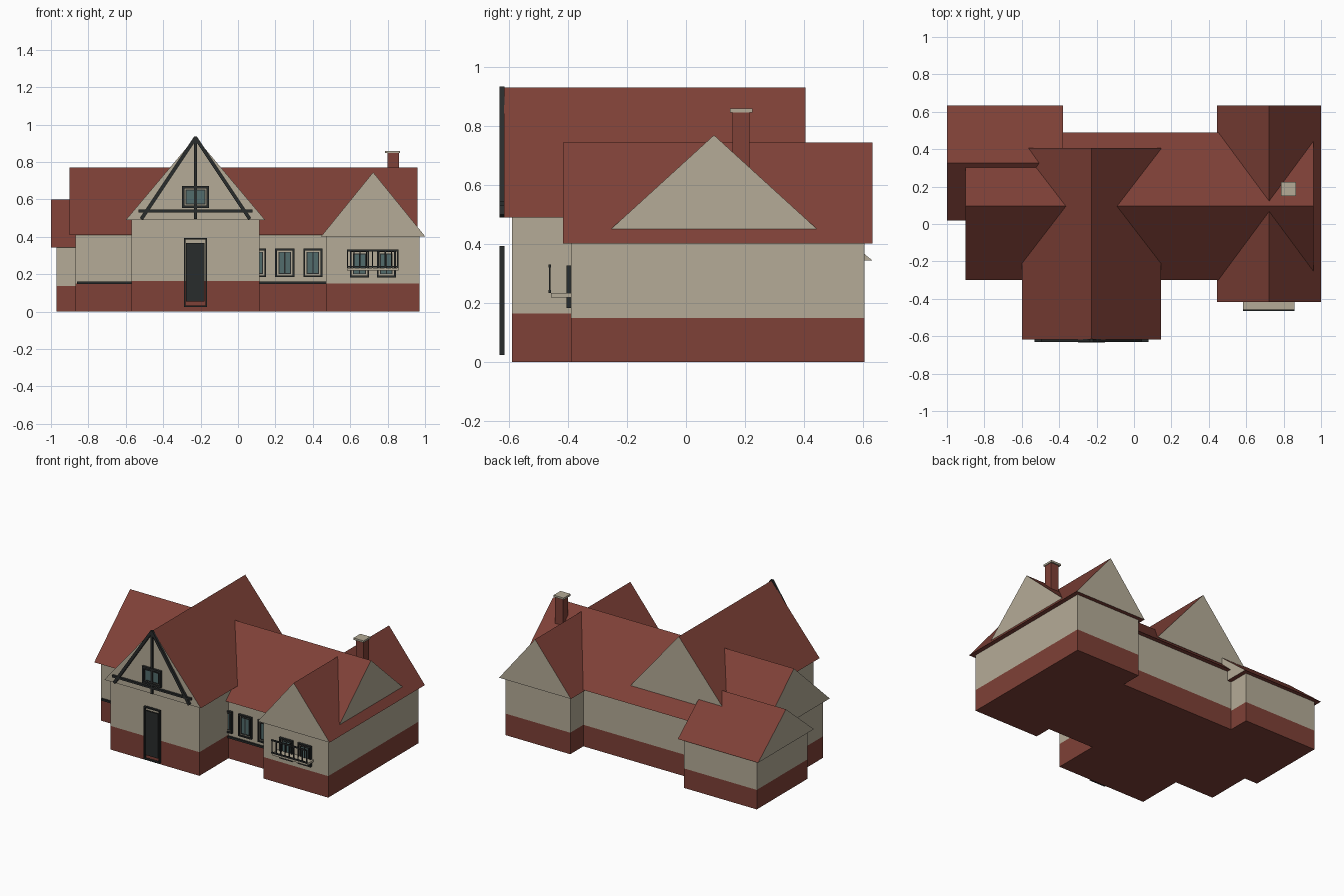
import bpy, math
from mathutils import Vector

if "Cube" in bpy.data.objects:
    bpy.data.objects.remove(bpy.data.objects["Cube"])


def mat(name, r, g, b):
    m = bpy.data.materials.new(name)
    m.diffuse_color = (r, g, b, 1)
    m.use_nodes = True
    m.node_tree.nodes["Principled BSDF"].inputs["Base Color"].default_value = m.diffuse_color
    return m


RED = mat("red_tile", 0.21, 0.052, 0.038)
WALL = mat("plaster", 0.46, 0.41, 0.31)
DARK = mat("dark_timber", 0.022, 0.025, 0.025)
GLASS = mat("glass", 0.085, 0.15, 0.15)


def mesh(name, verts, faces, *mats):
    me = bpy.data.meshes.new(name)
    me.from_pydata(verts, [], faces)
    for m in mats:
        me.materials.append(m)
    ob = bpy.data.objects.new(name, me)
    bpy.context.collection.objects.link(ob)
    return ob


def box(name, x0, x1, y0, y1, z0, z1, m):
    v = [(x, y, z) for z in (z0, z1) for x, y in ((x0, y0), (x1, y0), (x1, y1), (x0, y1))]
    f = [(3, 2, 1, 0), (4, 5, 6, 7)] + [(i, (i + 1) % 4, (i + 1) % 4 + 4, i + 4) for i in range(4)]
    return mesh(name, v, f, m)


def walls(name, x0, x1, y0, y1, base, top):
    box(name + "_plinth", x0, x1, y0, y1, 0, base, RED)
    box(name + "_walls", x0, x1, y0, y1, base, top, WALL)


def gable_roof(name, x0, x1, y0, y1, eave, ridge, along_x):
    """Solid prism roof with plaster gable ends."""
    if along_x:
        ym = (y0 + y1) / 2
        v = [(x, y, z) for x in (x0, x1) for y, z in ((y0, eave), (y1, eave), (ym, ridge))]
    else:
        xm = (x0 + x1) / 2
        v = [(x, y, z) for y in (y0, y1) for x, z in ((x1, eave), (x0, eave), (xm, ridge))]
    f = [(0, 2, 1), (3, 4, 5), (0, 1, 4, 3), (1, 2, 5, 4), (2, 0, 3, 5)]
    ob = mesh(name, v, f, RED, WALL)
    for p in ob.data.polygons[:2]:
        p.material_index = 1
    return ob


def beam(name, a, b, w, y0, y1):
    """Flat timber between two (x, z) points."""
    a, b = Vector(a), Vector(b)
    d = (b - a).normalized() * (w / 2)
    n = Vector((-d.y, d.x))
    q = [a - n, b - n, b + n, a + n]
    v = [(p.x, y, p.y) for y in (y0, y1) for p in q]
    f = [(0, 1, 2, 3), (7, 6, 5, 4)] + [(i, i + 4, (i + 1) % 4 + 4, (i + 1) % 4) for i in range(4)]
    return mesh(name, v, f, DARK)


def frame(name, x0, x1, z0, z1, y0, y1, t, m):
    for part, a, b, c, d in (("left", x0, x0 + t, z0, z1), ("right", x1 - t, x1, z0, z1),
                             ("bottom", x0 + t, x1 - t, z0, z0 + t), ("top", x0 + t, x1 - t, z1 - t, z1)):
        box(f"{name}_{part}", a, b, y0, y1, c, d, m)


def window(name, x0, x1, z0, z1, wall_y, t=0.009, gap=0.008):
    frame(name + "_frame", x0, x1, z0, z1, wall_y - 0.016, wall_y + 0.004, t, DARK)
    box(name + "_surround", x0 + t, x1 - t, wall_y - 0.004, wall_y + 0.004, z0 + t, z1 - t, WALL)
    i = t + gap
    frame(name + "_sash", x0 + i, x1 - i, z0 + i, z1 - i, wall_y - 0.011, wall_y, 0.005, DARK)
    box(name + "_glass", x0 + i, x1 - i, wall_y - 0.007, wall_y, z0 + i, z1 - i, GLASS)
    xm = (x0 + x1) / 2
    box(name + "_mullion", xm - 0.003, xm + 0.003, wall_y - 0.011, wall_y, z0 + i, z1 - i, DARK)


# house blocks
walls("main", -0.87, 0.93, -0.27, 0.46, 0.15, 0.411)
walls("entrance", -0.57, 0.115, -0.59, 0.375, 0.165, 0.49)
walls("right_wing", 0.47, 0.97, -0.39, 0.605, 0.15, 0.404)
walls("rear_wing", -0.97, -0.41, 0.045, 0.605, 0.136, 0.345)

# roofs
gable_roof("main_roof", -0.90, 0.96, -0.30, 0.49, 0.41, 0.77, True)
gable_roof("entrance_roof", -0.60, 0.145, -0.617, 0.405, 0.49, 0.932, False)
gable_roof("right_wing_roof", 0.445, 1.0, -0.418, 0.633, 0.403, 0.745, False)
gable_roof("rear_wing_roof", -1.0, -0.38, 0.018, 0.633, 0.344, 0.60, True)

# chimney
box("chimney", 0.80, 0.86, 0.157, 0.215, 0.60, 0.847, RED)
box("chimney_cap", 0.787, 0.865, 0.149, 0.225, 0.847, 0.86, WALL)

# gable timbers
for side, s in (("left", -1), ("right", 1)):
    beam("rafter_" + side, (-0.227, 0.93), (-0.227 + s * 0.29, 0.495), 0.019, -0.632, -0.616)
beam("king_post", (-0.227, 0.495), (-0.227, 0.935), 0.015, -0.631, -0.616)
beam("tie_beam", (-0.532, 0.538), (0.078, 0.538), 0.014, -0.632, -0.616)

# gable window, ground floor windows
window("gable_window", -0.30, -0.155, 0.555, 0.672, -0.617, 0.013, 0.006)
for i, x in enumerate((0.10, 0.25, 0.40)):
    window(f"main_window_{i}", x - 0.051, x + 0.051, 0.185, 0.337, -0.27)
for i, x in enumerate((0.65, 0.793)):
    window(f"wing_window_{i}", x - 0.051, x + 0.051, 0.183, 0.327, -0.39)

# entrance door
frame("door_frame", -0.289, -0.165, 0.024, 0.394, -0.632, -0.616, 0.008, DARK)
box("door_panel", -0.277, -0.178, -0.626, -0.616, 0.055, 0.366, DARK)

# trim along the plinth
for side, x0, x1 in (("left", -0.86, -0.57), ("right", 0.115, 0.47)):
    box("plinth_trim_" + side, x0, x1, -0.282, -0.27, 0.147, 0.16, DARK)

# balcony
box("balcony_slab", 0.583, 0.857, -0.458, -0.39, 0.219, 0.234, WALL)
for z in (0.24, 0.326):
    box("balcony_rail", 0.583, 0.857, -0.466, -0.458, z - 0.005, z + 0.005, DARK)
for i in range(9):
    x = 0.586 + i * 0.0335
    box(f"baluster_{i}", x - 0.003, x + 0.003, -0.465, -0.459, 0.234, 0.326, DARK)
